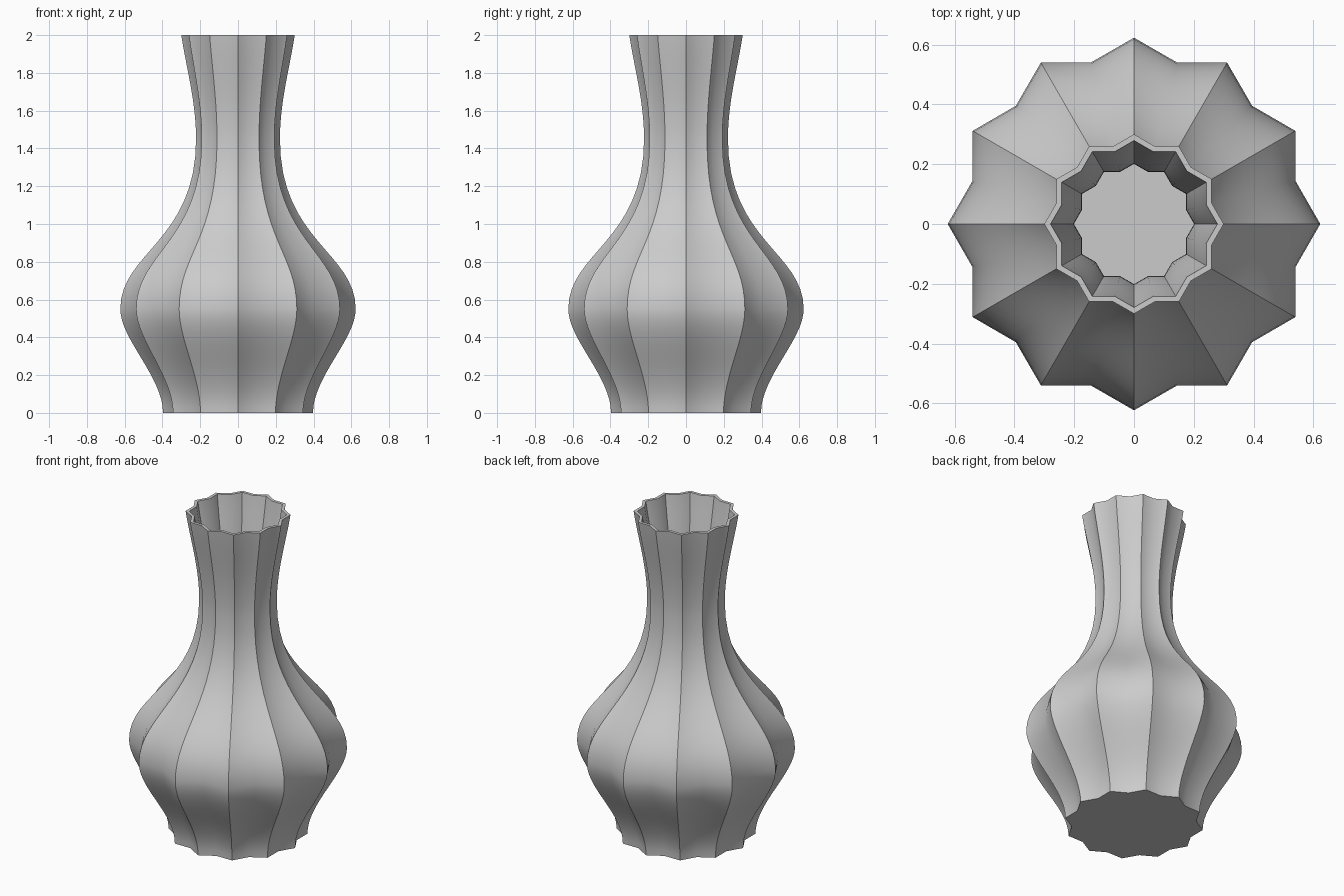
import bpy, bmesh, math
from mathutils import Vector
from mathutils.geometry import interpolate_bezier

if "Cube" in bpy.data.objects:
    bpy.data.objects.remove(bpy.data.objects["Cube"])

POINTS = 12      # ridges around the vase
VALLEY = 0.897   # valley radius relative to ridge radius
WALL = 0.021     # wall thickness
FLOOR = 0.02     # floor thickness

# Ridge profile (radius, height) as Bezier segments: foot, belly to neck, lip
segments = [
    ((0.397, 0.0), (0.397, 0.19), (0.623, 0.39), (0.623, 0.55)),
    ((0.623, 0.55), (0.623, 0.85), (0.222, 0.91), (0.222, 1.45)),
    ((0.222, 1.45), (0.222, 1.65), (0.275, 1.83), (0.30, 2.0)),
]
outer = []
for seg in segments:
    pts = interpolate_bezier(*[Vector((r, z, 0)) for r, z in seg], 17)
    outer += [(p.x, p.y) for p in (pts[1:] if outer else pts)]

# Inner wall runs from the lip back down to the floor
inner = [(r - WALL, z) for r, z in reversed(outer) if z > FLOOR + 0.005]
inner.append((outer[0][0] - WALL, FLOOR))

bm = bmesh.new()


def star_ring(radius, z):
    ring = []
    for i in range(POINTS * 2):
        r = radius * (VALLEY if i % 2 else 1.0)
        a = math.pi * i / POINTS
        ring.append(bm.verts.new((r * math.cos(a), r * math.sin(a), z)))
    return ring


# Fluted wall, outside then inside, closed by the two floor faces
rings = [star_ring(r, z) for r, z in outer + inner]
for low, high in zip(rings, rings[1:]):
    for i in range(POINTS * 2):
        j = (i + 1) % (POINTS * 2)
        bm.faces.new((low[i], low[j], high[j], high[i]))
bm.faces.new(list(reversed(rings[0])))
bm.faces.new(rings[-1])

mesh = bpy.data.meshes.new("vase")
bm.to_mesh(mesh)
bm.free()
vase = bpy.data.objects.new("vase", mesh)
bpy.context.collection.objects.link(vase)

# Plain grey finish
grey = bpy.data.materials.new("light grey")
grey.diffuse_color = (0.6, 0.6, 0.6, 1.0)
grey.use_nodes = True
grey.node_tree.nodes["Principled BSDF"].inputs["Base Color"].default_value = grey.diffuse_color
mesh.materials.append(grey)

# Crisp ridges and rims, soft valleys
bpy.context.view_layer.objects.active = vase
vase.select_set(True)
bpy.ops.object.shade_smooth_by_angle(angle=math.radians(40))
